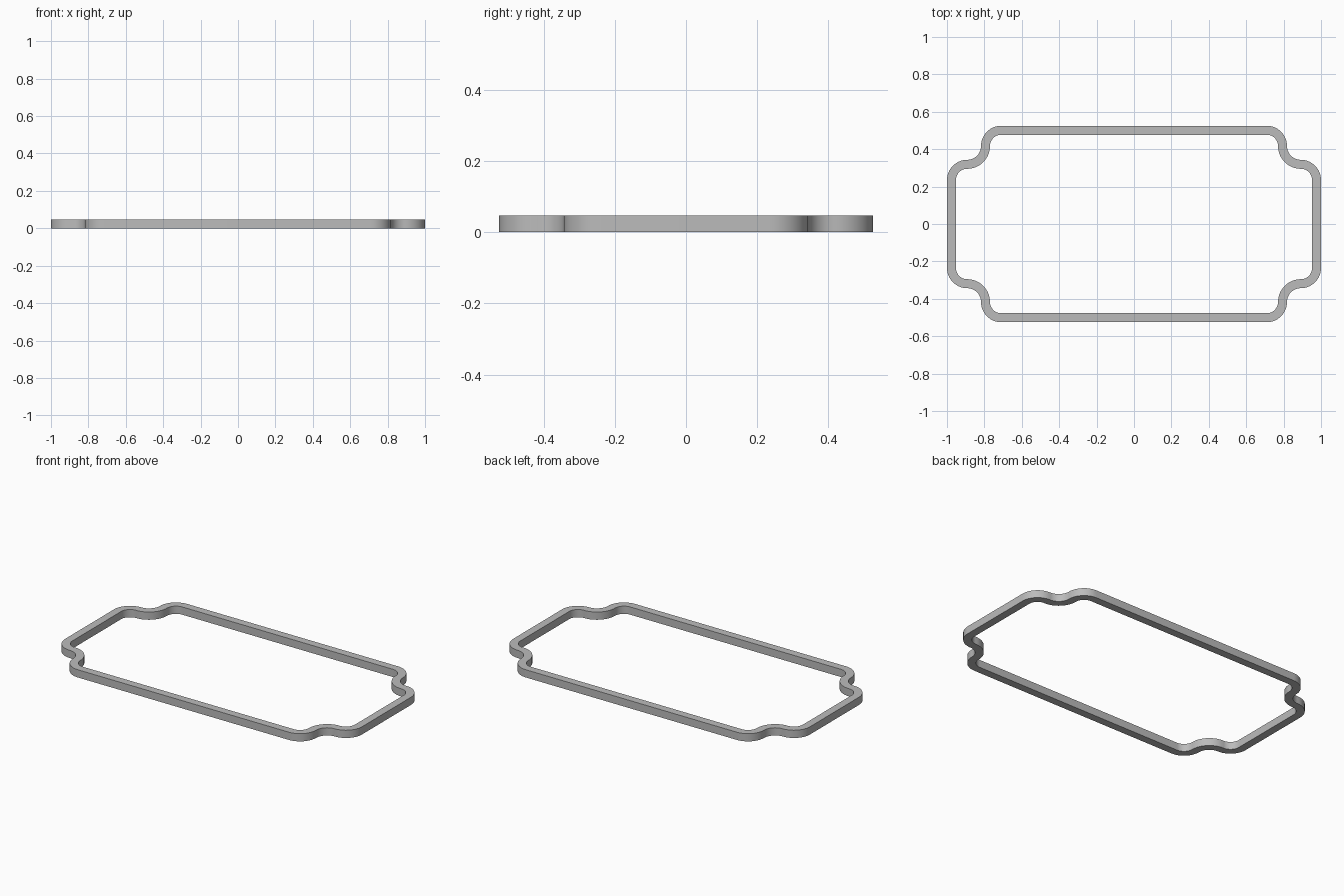
import bpy
import bmesh
from math import sin, cos, radians

cube = bpy.data.objects.get("Cube")
if cube:
    bpy.data.objects.remove(cube, do_unlink=True)

HALF_X, HALF_Y = 1.0, 0.525      # outer size
HEIGHT, WALL = 0.047, 0.048
ROUND, SCOOP = 0.108, 0.074      # outer radii of the convex and concave arcs
STEPS = 16

grey = bpy.data.materials.new("plain grey")
grey.use_nodes = True
grey.diffuse_color = (0.5, 0.5, 0.5, 1)
grey.node_tree.nodes["Principled BSDF"].inputs["Base Color"].default_value = (0.5, 0.5, 0.5, 1)


def arc(cx, cy, r, start, end):
    angles = [radians(start + (end - start) * i / STEPS) for i in range(STEPS + 1)]
    return [(cx + r * cos(a), cy + r * sin(a)) for a in angles]


def outline(inset):
    """Plaque outline with scooped corners, moved inwards by inset."""
    low, high = HALF_Y - ROUND - ROUND - SCOOP, HALF_Y - ROUND
    near, far = HALF_X - 2 * ROUND - SCOOP, HALF_X - ROUND
    corner = arc(far, low, ROUND - inset, 0, 90)
    corner += arc(far, high, SCOOP + inset, 270, 180)[1:]
    corner += arc(near, high, ROUND - inset, 0, 90)[1:]
    half = corner + [(-x, y) for x, y in reversed(corner)]
    return half + [(-x, -y) for x, y in half]


# Four matching loops around the wall section, joined into a closed ring
bm = bmesh.new()
section = [(0, 0), (0, HEIGHT), (WALL, HEIGHT), (WALL, 0)]
loops = [[bm.verts.new((x, y, z)) for x, y in outline(inset)] for inset, z in section]
count = len(loops[0])
for k, a in enumerate(loops):
    b = loops[(k + 1) % len(loops)]
    for i in range(count):
        j = (i + 1) % count
        bm.faces.new((a[i], a[j], b[j], b[i]))
bmesh.ops.recalc_face_normals(bm, faces=bm.faces)

mesh = bpy.data.meshes.new("plaque_frame")
bm.to_mesh(mesh)
bm.free()
mesh.materials.append(grey)
frame = bpy.data.objects.new("plaque_frame", mesh)
bpy.context.collection.objects.link(frame)

# Smooth curves with crisp rims
bpy.ops.object.select_all(action="DESELECT")
frame.select_set(True)
bpy.context.view_layer.objects.active = frame
bpy.ops.object.shade_smooth_by_angle(angle=radians(35))
